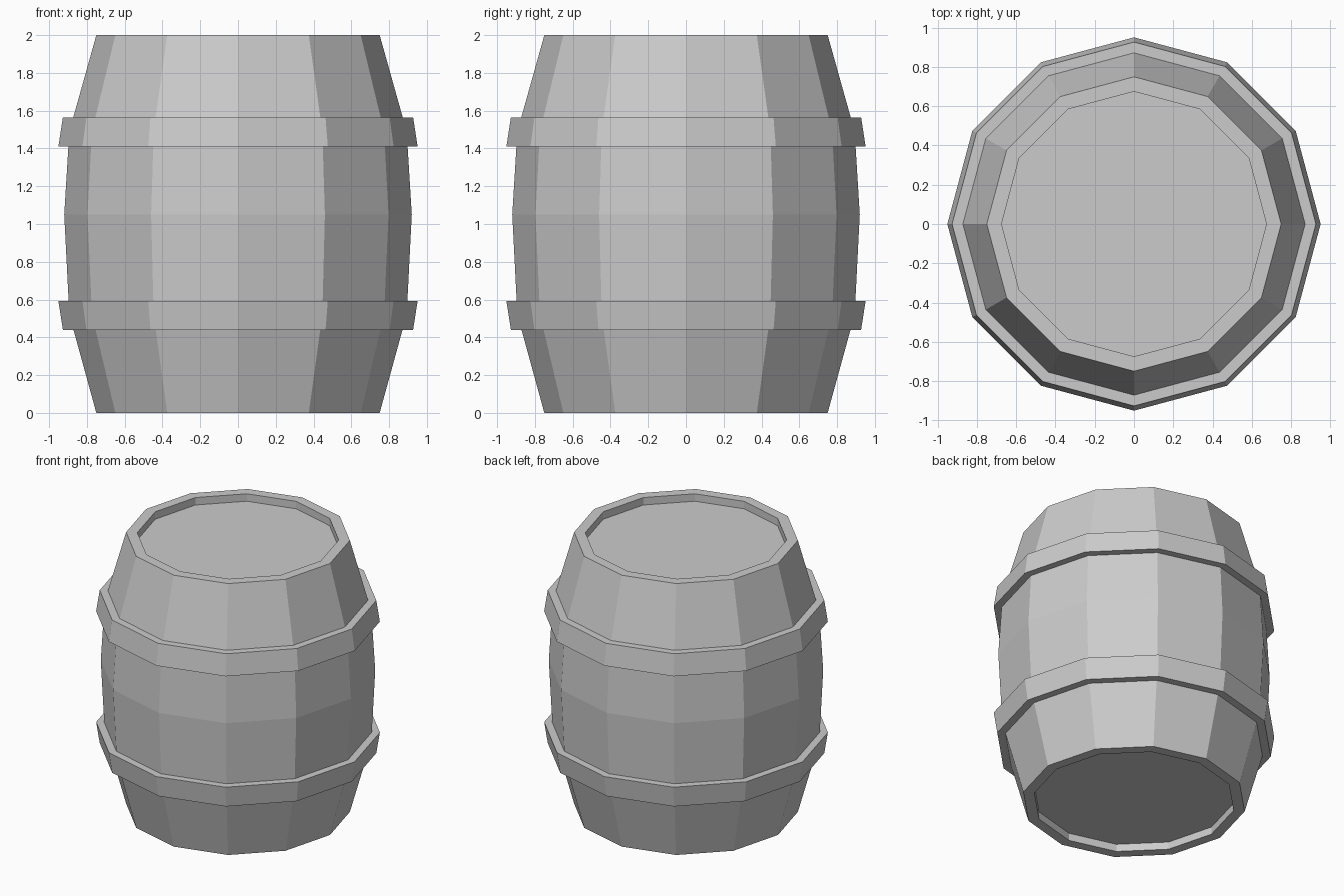
import bpy, bmesh, math

if "Cube" in bpy.data.objects:
    bpy.data.objects.remove(bpy.data.objects["Cube"])

SIDES = 12


def lathe(name, profile, closed=False):
    """Revolve an (r, z) profile into a flat-faced solid with SIDES sides."""
    bm = bmesh.new()
    rings = []
    for r, z in profile:
        rings.append([bm.verts.new((r * math.cos(a), r * math.sin(a), z))
                      for a in (2 * math.pi * i / SIDES for i in range(SIDES))])
    pairs = list(zip(rings, rings[1:]))
    if closed:
        pairs.append((rings[-1], rings[0]))
    else:
        bm.faces.new(rings[0])
        bm.faces.new(rings[-1])
    for a, b in pairs:
        for i in range(SIDES):
            j = (i + 1) % SIDES
            bm.faces.new((a[i], a[j], b[j], b[i]))
    bmesh.ops.recalc_face_normals(bm, faces=bm.faces)
    mesh = bpy.data.meshes.new(name)
    bm.to_mesh(mesh)
    bm.free()
    obj = bpy.data.objects.new(name, mesh)
    bpy.context.collection.objects.link(obj)
    return obj


# Bulging body with recessed lid and base
lathe("barrel_body", [
    (0.675, 0.055), (0.675, 0.0), (0.75, 0.0),
    (0.893, 0.52), (0.92, 1.05), (0.893, 1.49),
    (0.75, 2.0), (0.675, 2.0), (0.675, 1.945)])

# Two hoops, each flaring toward the middle
lathe("lower_hoop", [(0.865, 0.44), (0.927, 0.44), (0.951, 0.593), (0.892, 0.593)], closed=True)
lathe("upper_hoop", [(0.892, 1.41), (0.951, 1.41), (0.927, 1.565), (0.865, 1.565)], closed=True)
